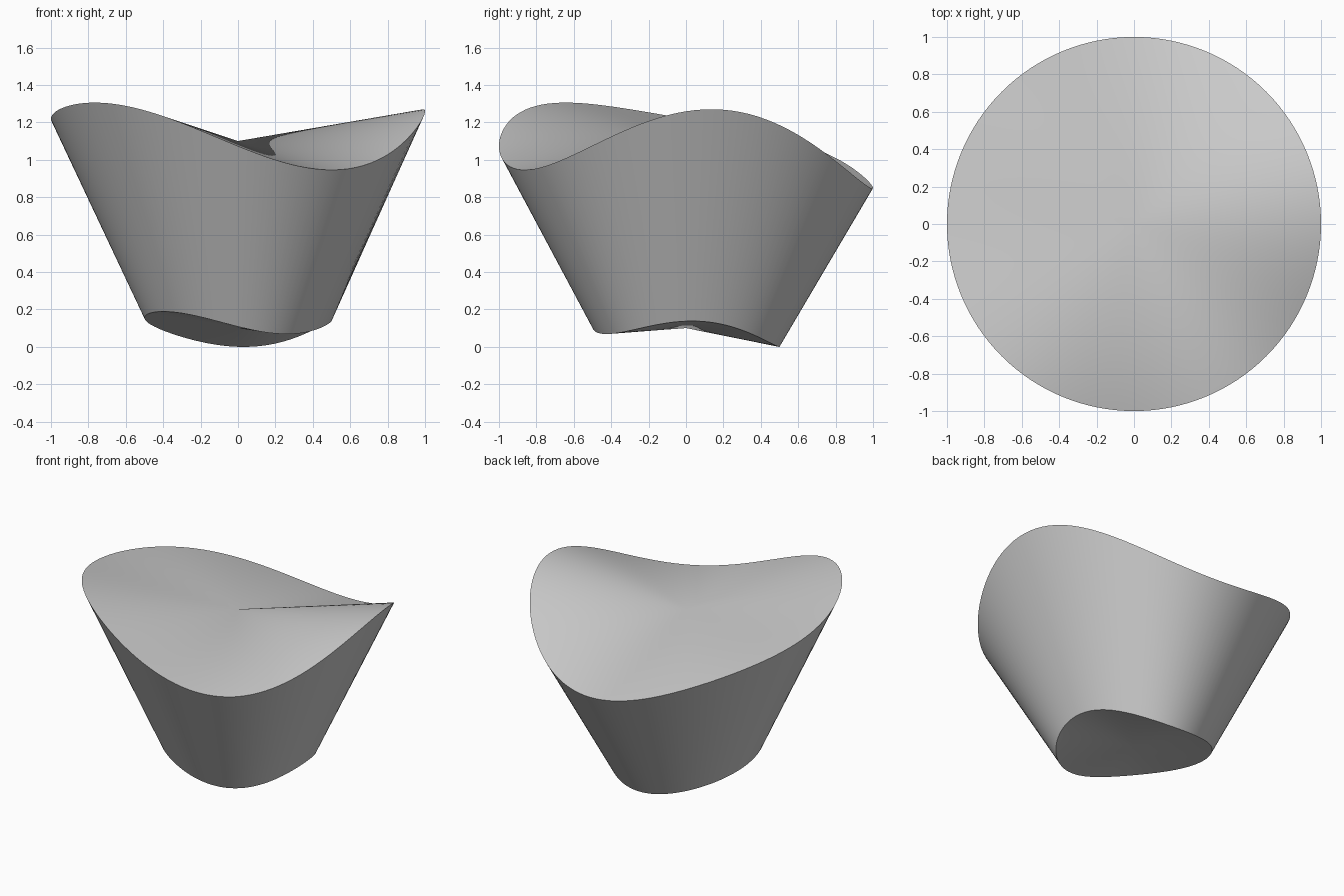
import bpy
import bmesh
from math import sin, cos, tau

if "Cube" in bpy.data.objects:
    bpy.data.objects.remove(bpy.data.objects["Cube"], do_unlink=True)

SEGMENTS = 128

# Wave of each rim: (cosine, sine) amounts for one, two and three waves per turn
TOP_WAVE = [(-0.045, -0.086), (0.139, 0.083), (0.065, 0.026)]
BOTTOM_WAVE = [(-0.0245, -0.049), (0.046, 0.027), (0.0155, 0.005)]


def wave(angle, terms):
    return sum(c * cos(n * angle) + s * sin(n * angle)
               for n, (c, s) in enumerate(terms, 1))


def add_rim(bm, radius, height, terms):
    """Wavy ring of vertices, with its hub vertex."""
    ring = []
    for i in range(SEGMENTS):
        a = tau * i / SEGMENTS
        ring.append(bm.verts.new((radius * cos(a), radius * sin(a),
                                  height + wave(a, terms))))
    return ring, bm.verts.new((0, 0, height))


# Plain grey finish
grey = bpy.data.materials.new("plain grey")
grey.use_nodes = True
colour = (0.6, 0.6, 0.6, 1)
grey.diffuse_color = colour
grey.node_tree.nodes["Principled BSDF"].inputs["Base Color"].default_value = colour

# Tapered body with wavy fan caps
bm = bmesh.new()
top, top_hub = add_rim(bm, 1.0, 1.1, TOP_WAVE)
bottom, bottom_hub = add_rim(bm, 0.5, 0.1, BOTTOM_WAVE)
for i in range(SEGMENTS):
    j = (i + 1) % SEGMENTS
    bm.faces.new((bottom[i], bottom[j], top[j], top[i]))
    bm.faces.new((top[i], top[j], top_hub))
    bm.faces.new((bottom[j], bottom[i], bottom_hub))
bmesh.ops.recalc_face_normals(bm, faces=bm.faces)

mesh = bpy.data.meshes.new("wavy_tapered_body")
bm.to_mesh(mesh)
bm.free()
mesh.materials.append(grey)
body = bpy.data.objects.new("wavy_tapered_body", mesh)
bpy.context.collection.objects.link(body)

# Smooth surfaces with crisp rims
bpy.ops.object.select_all(action="DESELECT")
body.select_set(True)
bpy.context.view_layer.objects.active = body
bpy.ops.object.shade_smooth_by_angle(angle=0.52)
